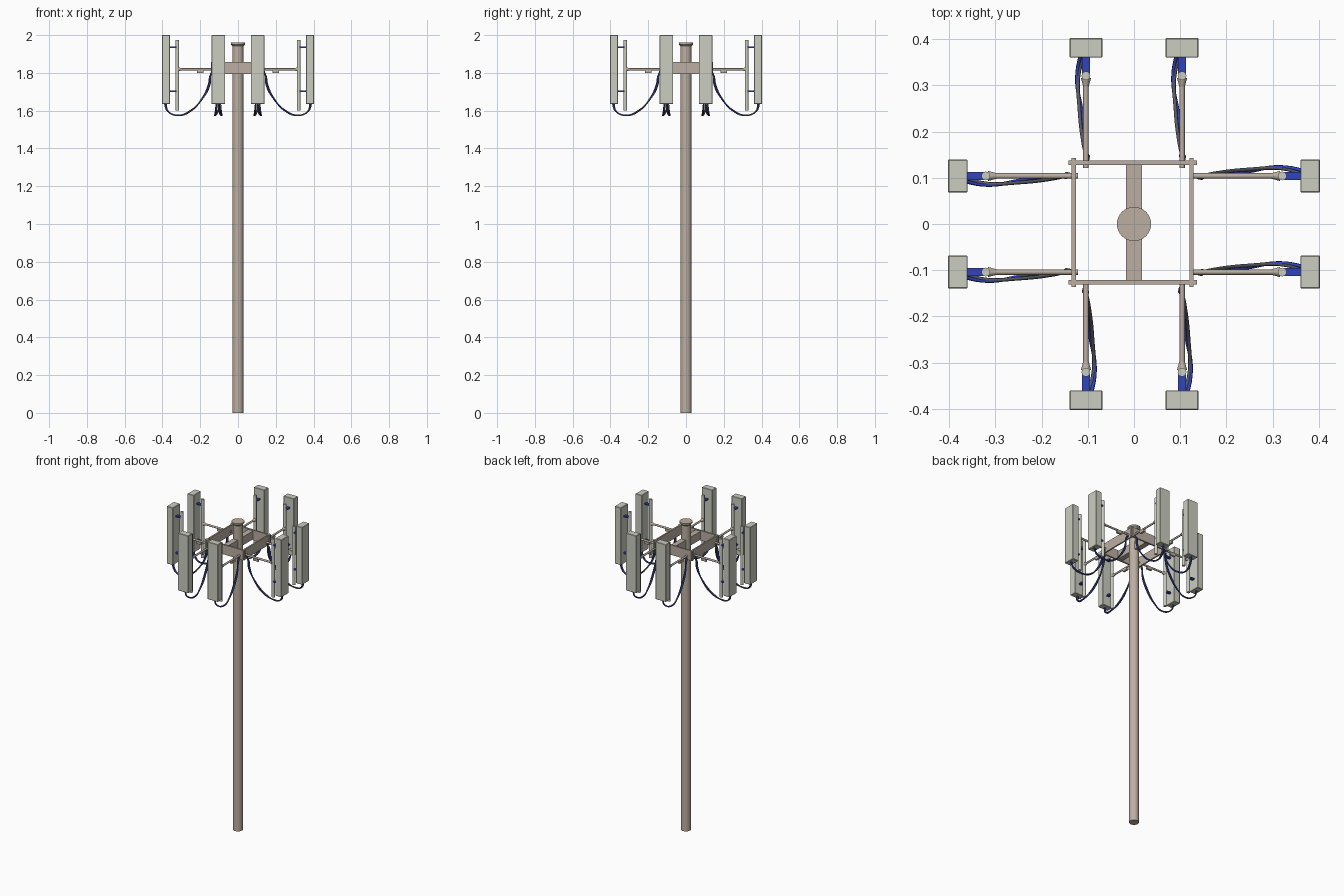
import bpy, bmesh, math
from mathutils import Matrix, Vector

if "Cube" in bpy.data.objects:
    bpy.data.objects.remove(bpy.data.objects["Cube"])


def material(name, rgb):
    m = bpy.data.materials.new(name)
    m.diffuse_color = (*rgb, 1)
    m.use_nodes = True
    m.node_tree.nodes["Principled BSDF"].inputs["Base Color"].default_value = m.diffuse_color
    return m


TAN = material("tan_metal", (0.50, 0.43, 0.36))
PALE = material("pale_panel", (0.60, 0.61, 0.53))
BLUE = material("blue_bracket", (0.03, 0.06, 0.50))
DARK = material("dark_cable", (0.10, 0.10, 0.13))


def finish(name, bm, mat, mw, bevel=0.0, smooth=False):
    me = bpy.data.meshes.new(name)
    bmesh.ops.recalc_face_normals(bm, faces=bm.faces)
    bm.to_mesh(me)
    bm.free()
    ob = bpy.data.objects.new(name, me)
    bpy.context.collection.objects.link(ob)
    me.materials.append(mat)
    ob.matrix_world = mw
    if bevel:
        b = ob.modifiers.new("bevel", 'BEVEL')
        b.width, b.segments = bevel, 1
    if smooth:
        bpy.ops.object.select_all(action='DESELECT')
        ob.select_set(True)
        bpy.context.view_layer.objects.active = ob
        bpy.ops.object.shade_smooth_by_angle(angle=math.radians(40))
    return ob


def box(name, lo, hi, mat, mw=Matrix(), bevel=0.0):
    lo, hi = Vector(lo), Vector(hi)
    bm = bmesh.new()
    bmesh.ops.create_cube(bm, size=1)
    for v in bm.verts:
        v.co = Vector(((lo[i] + hi[i]) / 2 + v.co[i] * (hi[i] - lo[i]) for i in range(3)))
    return finish(name, bm, mat, mw, bevel)


def rod(name, a, b, r, mat, mw=Matrix(), sides=12, r2=None):
    a, b = Vector(a), Vector(b)
    bm = bmesh.new()
    bmesh.ops.create_cone(bm, cap_ends=True, segments=sides, radius1=r,
                          radius2=r if r2 is None else r2, depth=(b - a).length)
    rot = (b - a).to_track_quat('Z', 'Y').to_matrix().to_4x4()
    bm.transform(Matrix.Translation((a + b) / 2) @ rot)
    return finish(name, bm, mat, mw, smooth=True)


def cable(name, pts, mat, mw):
    cu = bpy.data.curves.new(name, 'CURVE')
    cu.dimensions = '3D'
    cu.bevel_depth, cu.bevel_resolution, cu.resolution_u = 0.004, 1, 5
    cu.use_fill_caps = True
    sp = cu.splines.new('BEZIER')
    sp.bezier_points.add(len(pts) - 1)
    for p, co in zip(sp.bezier_points, pts):
        p.co = co
        p.handle_left_type = p.handle_right_type = 'AUTO'
    ob = bpy.data.objects.new(name, cu)
    cu.materials.append(mat)
    bpy.context.collection.objects.link(ob)
    ob.matrix_world = mw


# Pole with cap
rod("pole", (0, 0, 0), (0, 0, 1.95), 0.029, TAN, sides=32)
rod("pole_cap_neck", (0, 0, 1.942), (0, 0, 1.95), 0.029, TAN, sides=32, r2=0.037)
rod("pole_cap", (0, 0, 1.95), (0, 0, 1.96), 0.037, TAN, sides=32)

# Square frame of upright plates and the cross beam through the pole
box("frame_back", (-0.142, 0.128, 1.795), (0.136, 0.138, 1.857), TAN)
box("frame_front", (-0.142, -0.131, 1.795), (0.136, -0.121, 1.857), TAN)
box("frame_left", (-0.135, -0.136, 1.795), (-0.126, 0.143, 1.857), TAN)
box("frame_right", (0.120, -0.136, 1.795), (0.129, 0.143, 1.857), TAN)
box("cross_beam", (-0.017, -0.122, 1.800), (0.017, 0.129, 1.853), TAN)

# Cable route: radius, sideways sag, height
ROUTE = [(0.385, 0.0, 1.64), (0.372, 0.006, 1.598), (0.318, 0.018, 1.575),
         (0.25, 0.012, 1.60), (0.185, 0.004, 1.67), (0.152, 0.0, 1.74),
         (0.147, -0.001, 1.785), (0.135, -0.002, 1.808)]

# Two antenna units per side, four sides
for k in range(4):
    turn = Matrix.Rotation(k * math.pi / 2, 4, 'Z')
    for j, off in enumerate((-0.104, 0.104)):
        mw = turn @ Matrix.Translation((0, off, 0))
        n = f"_{k}_{j}"
        rod("arm" + n, (0.121, 0, 1.819), (0.32, 0, 1.819), 0.006, TAN, mw)
        rod("arm_flare" + n, (0.298, 0, 1.819), (0.316, 0, 1.819), 0.006, TAN, mw, r2=0.011)
        box("arm_clip" + n, (0.182, -0.006, 1.800), (0.218, 0.006, 1.815), TAN, mw)
        rod("mount_pipe" + n, (0.321, 0, 1.602), (0.321, 0, 1.974), 0.0095, PALE, mw)
        for z in (1.703, 1.936):
            box("bracket" + n, (0.322, -0.0085, z - 0.004), (0.362, 0.0085, z + 0.004), BLUE, mw)
        box("antenna_panel" + n, (0.36, -0.036, 1.635), (0.403, 0.036, 2.0), PALE, mw, 0.002)
        # Pair of cables loosely twisted around each other
        for c, mat in enumerate((BLUE, DARK)):
            pts = []
            for i, (r, s, z) in enumerate(ROUTE):
                a = i * 1.3 + c * math.pi
                pts.append((r + 0.0035 * math.cos(a), s + 0.0035 * math.sin(a), z))
            cable("cable" + n, pts, mat, mw)
